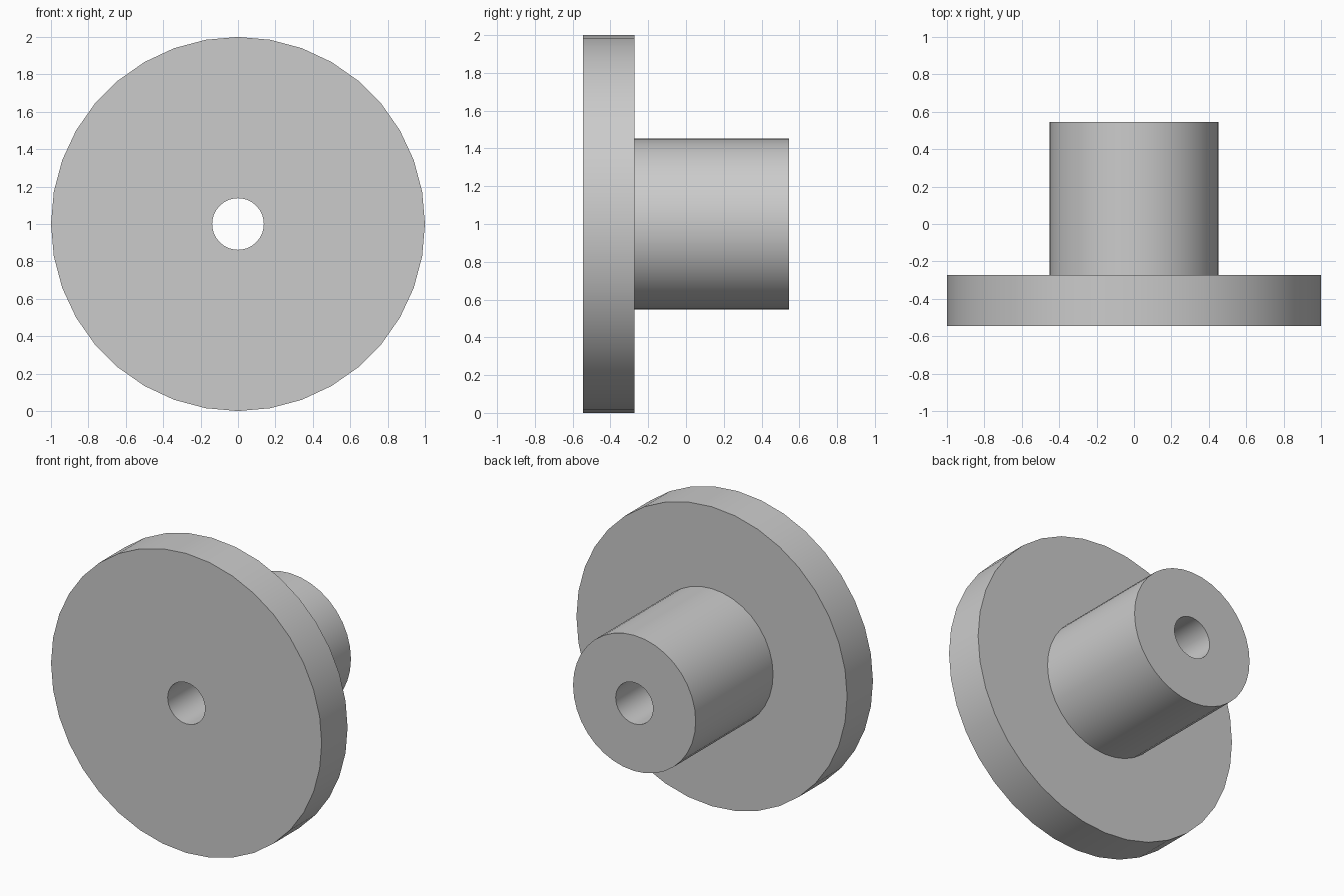
import bpy, bmesh, math

if "Cube" in bpy.data.objects:
    bpy.data.objects.remove(bpy.data.objects["Cube"])

SEGMENTS = 36
# closed cross-section (radius, y): bore, flange, hub
PROFILE = [(0.138, -0.545), (1.0, -0.545), (1.0, -0.272),
           (0.453, -0.272), (0.453, 0.545), (0.138, 0.545)]

bm = bmesh.new()
rings = []
for r, y in PROFILE:
    angles = [2 * math.pi * i / SEGMENTS for i in range(SEGMENTS)]
    rings.append([bm.verts.new((r * math.cos(a), y, 1 + r * math.sin(a))) for a in angles])

# join neighbouring rings, closing the section through the bore
for k, ring in enumerate(rings):
    nxt = rings[(k + 1) % len(rings)]
    for i in range(SEGMENTS):
        j = (i + 1) % SEGMENTS
        bm.faces.new((ring[i], ring[j], nxt[j], nxt[i]))
bmesh.ops.recalc_face_normals(bm, faces=bm.faces)

mesh = bpy.data.meshes.new("flanged_hub")
bm.to_mesh(mesh)
bm.free()
hub = bpy.data.objects.new("flanged_hub", mesh)
bpy.context.collection.objects.link(hub)

# smooth round walls, sharp rims
bpy.context.view_layer.objects.active = hub
hub.select_set(True)
bpy.ops.object.shade_smooth_by_angle(angle=math.radians(30))
